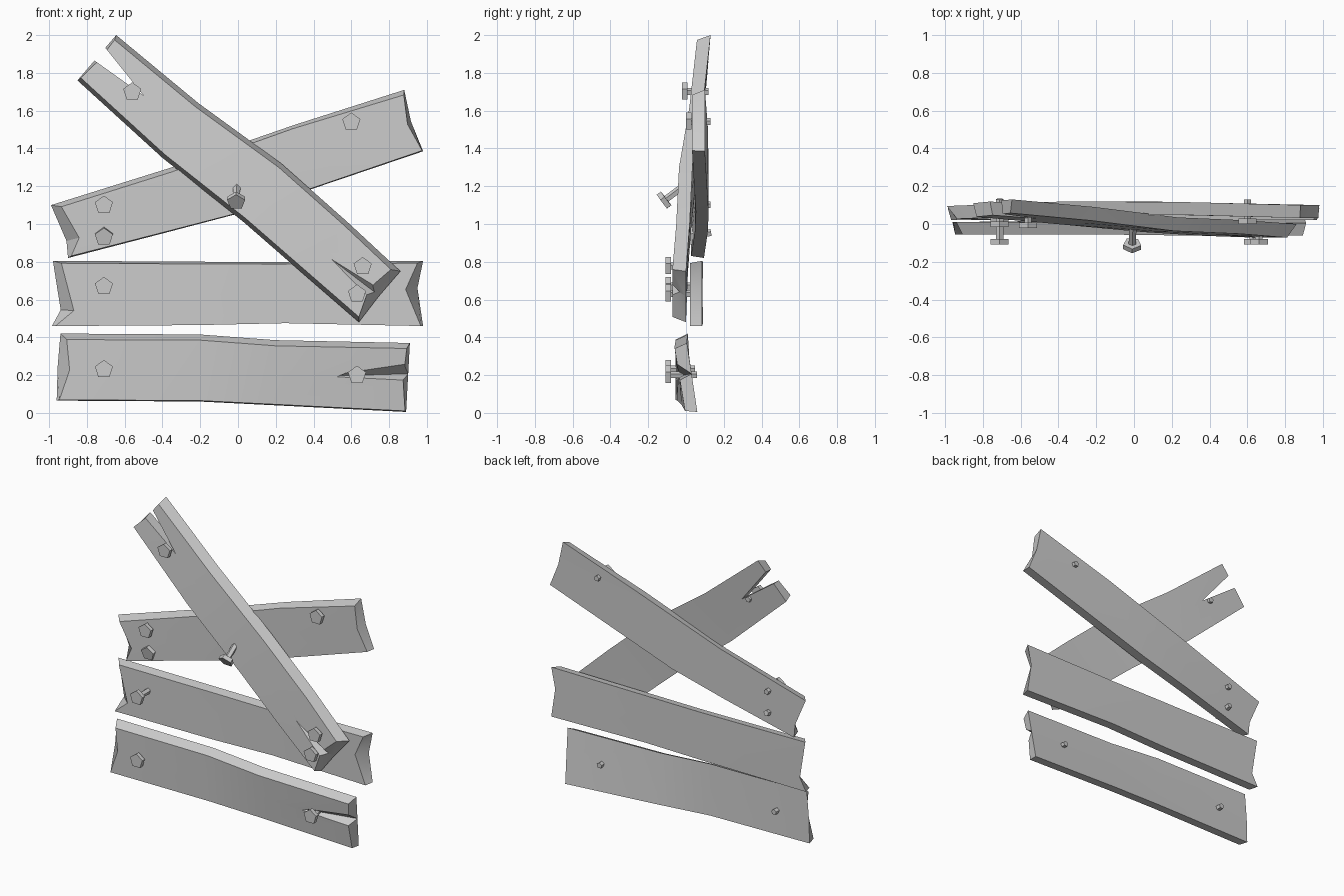
import bpy, bmesh, math
from mathutils import Vector

if "Cube" in bpy.data.objects:
    bpy.data.objects.remove(bpy.data.objects["Cube"])


def make_object(name, bm):
    bmesh.ops.recalc_face_normals(bm, faces=bm.faces[:])
    mesh = bpy.data.meshes.new(name)
    bm.to_mesh(mesh)
    bm.free()
    ob = bpy.data.objects.new(name, mesh)
    bpy.context.collection.objects.link(ob)
    return ob


def activate(ob):
    bpy.ops.object.select_all(action='DESELECT')
    ob.select_set(True)
    bpy.context.view_layer.objects.active = ob


def plank(name, stations, thick, inset, ends):
    """stations: back-face top x,z, bottom x,z, top y, bottom y, left to right.
    ends: (height fraction, back notch, front notch, front inset) for each end."""
    bm = bmesh.new()
    rings = []
    last = len(stations) - 1
    for i, (xt, zt, xb, zb, yt, yb) in enumerate(stations):
        top, bot = Vector((xt, yt, zt)), Vector((xb, yb, zb))
        down = Vector((xb - xt, 0, zb - zt)).normalized()
        frac, nb, nf, fi = ends[0] if i == 0 else ends[1] if i == last else (.5, 0, 0, 0)
        along = Vector((-down.z, 0, down.x)) * (-1 if i == last else 1)
        ft = top + down * inset[0] + along * fi
        fb = bot - down * inset[1] + along * fi * .4
        for p in (ft, fb):
            p.y -= thick
        ring = [top, top.lerp(bot, frac) + along * nb, bot,
                fb, ft.lerp(fb, frac) + along * nf, ft]
        rings.append([bm.verts.new(p) for p in ring])
    for a, b in zip(rings, rings[1:]):
        for k in range(6):
            bm.faces.new((a[k], a[(k + 1) % 6], b[(k + 1) % 6], b[k]))
    for r in (rings[0], rings[-1]):
        bm.faces.new((r[0], r[1], r[4], r[5]))
        bm.faces.new((r[1], r[2], r[3], r[4]))
    return make_object(name, bm)


def split(ob, points):
    """Cut a wedge-shaped split given by its hull points."""
    bm = bmesh.new()
    for p in points:
        bm.verts.new(p)
    bmesh.ops.convex_hull(bm, input=bm.verts[:])
    cutter = make_object("split_cutter", bm)
    cutter.hide_render = True
    activate(ob)
    mod = ob.modifiers.new("split", 'BOOLEAN')
    mod.operation = 'DIFFERENCE'
    mod.solver = 'EXACT'
    mod.object = cutter
    bpy.ops.object.modifier_apply(modifier=mod.name)
    bpy.data.objects.remove(cutter)


def nail(name, x, y, z, length, direction=(0, 1, 0)):
    """Five-sided nail: y is the front of the head, shaft runs along direction."""
    bm = bmesh.new()
    rings = []
    for r, d in ((.05, 0), (.05, .028), (.02, .028), (.02, length)):
        rings.append([bm.verts.new((r * math.sin(k * math.tau / 5), d,
                                    r * math.cos(k * math.tau / 5))) for k in range(5)])
    for a, b in zip(rings, rings[1:]):
        for k in range(5):
            bm.faces.new((a[k], a[(k + 1) % 5], b[(k + 1) % 5], b[k]))
    bm.faces.new(rings[0])
    bm.faces.new(rings[-1])
    rot = Vector((0, 1, 0)).rotation_difference(Vector(direction))
    for v in bm.verts:
        v.co = rot @ v.co + Vector((x, y, z))
    return make_object(name, bm)


# Bottom plank with a cracked right end
bottom = plank("bottom_plank", [
    (-.94, .42, -.96, .065, .01, .01),
    (-.20, .415, -.20, .06, .01, .02),
    (.20, .385, .20, .04, .005, .04),
    (.91, .37, .89, .005, .005, .06)],
    .065, (.03, .005), ((.5, -.005, .035, .035), (.5, 0, .015, .015)))
split(bottom, [(.48, -.035, .195), (1, -.07, .29), (1, -.07, .145), (1, .045, .21)])

# Second plank with notched ends
second = plank("second_plank", [
    (-.98, .805, -.985, .46, .085, .085),
    (-.15, .80, -.20, .465, .09, .085),
    (.25, .80, .25, .475, .085, .09),
    (.98, .805, .98, .46, .085, .085)],
    .063, (.012, 0), ((.75, .045, .09, .045), (.42, .03, .07, .03)))

# Sloping upper plank
upper = plank("sloping_plank", [
    (-.99, 1.10, -.90, .82, .095, .095),
    (-.35, 1.30, -.38, .955, .12, .115),
    (.30, 1.525, .02, 1.06, .115, .12),
    (.88, 1.71, .98, 1.385, .10, .10)],
    .068, (.025, .005), ((.7, .02, .06, .05), (.5, .015, .03, .01)))

# Diagonal plank, split through at the top and cracked at the bottom
diagonal = plank("diagonal_plank", [
    (-.645, 2.0, -.85, 1.76, .13, .11),
    (-.21, 1.64, -.40, 1.35, .09, .07),
    (.23, 1.32, .03, 1.01, .035, .03),
    (.58, 1.01, .34, .74, .02, .01),
    (.86, .75, .64, .48, 0, 0)],
    .072, (.025, .022), ((.5, 0, .01, .01), (.5, .005, .04, .045)))
split(diagonal, [(x, y, z) for y in (-.3, .3)
                 for x, z in ((-.50, 1.68), (-.76, 2.005), (-.85, 1.93))])
split(diagonal, [(.46, -.065, .84), (.87, -.09, .59), (.79, -.09, .50), (.84, -.02, .55)])

# Smooth faces with crisp edges on the planks
for ob in (bottom, second, upper, diagonal):
    activate(ob)
    bpy.ops.object.shade_smooth_by_angle(angle=math.radians(30))

# Nails
for i, args in enumerate((
        (-.71, -.108, .23, .155), (.63, -.108, .20, .165),
        (-.71, -.108, .67, .16), (-.71, -.015, 1.10, .145),
        (-.71, .015, .93, .12, (0, 1, .2)), (.60, 0, 1.54, .13),
        (-.56, -.02, 1.70, .14), (.66, -.108, .775, .09),
        (.63, -.108, .63, .13), (-.01, -.125, 1.115, .14, (.03, .8, .6)))):
    nail(f"nail_{i + 1}", *args)
